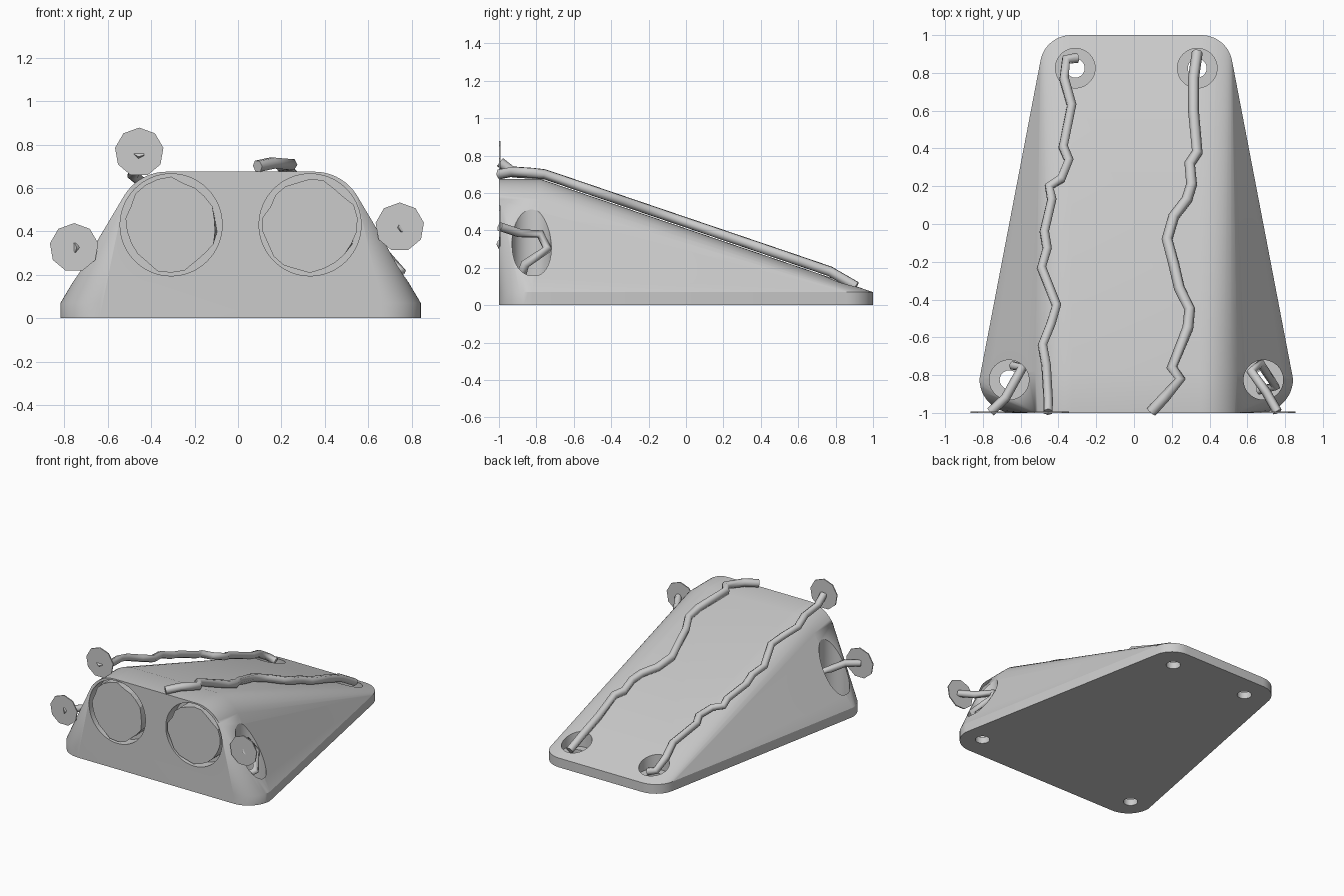
import bpy, bmesh, math, random
from mathutils import Matrix, Vector

if "Cube" in bpy.data.objects:
    bpy.data.objects.remove(bpy.data.objects["Cube"])
random.seed(4)
CX = 0.012          # body centre line
TOP, SLAB = 0.675, 0.07

grey = bpy.data.materials.new("light grey")
grey.use_nodes = True
grey.diffuse_color = (0.6, 0.6, 0.6, 1)
grey.node_tree.nodes["Principled BSDF"].inputs["Base Color"].default_value = (0.6, 0.6, 0.6, 1)


def add_mesh(name, bm):
    bmesh.ops.recalc_face_normals(bm, faces=bm.faces)
    me = bpy.data.meshes.new(name)
    bm.to_mesh(me)
    bm.free()
    ob = bpy.data.objects.new(name, me)
    bpy.context.collection.objects.link(ob)
    me.materials.append(grey)
    return ob


def cylinder(name, centre, radius, depth, sides=48, along_y=False):
    bm = bmesh.new()
    rot = Matrix.Rotation(math.pi / 2, 4, 'X') if along_y else Matrix()
    bmesh.ops.create_cone(bm, cap_ends=True, segments=sides, radius1=radius, radius2=radius,
                          depth=depth, matrix=Matrix.Translation(centre) @ rot)
    return add_mesh(name, bm)


def select_only(ob):
    bpy.ops.object.select_all(action='DESELECT')
    ob.select_set(True)
    bpy.context.view_layer.objects.active = ob


# wedge body: hull of a rounded slab and a rounded front section
points = []
for s in (-1, 1):
    for i in range(13):
        a = math.radians(i * 7.5)
        for z in (0, SLAB):
            points.append((CX + s * (0.65 + 0.18 * math.cos(a)), -0.82 - 0.18 * math.sin(a), z))
            points.append((CX + s * (0.345 + 0.165 * math.cos(a)), 0.835 + 0.165 * math.sin(a), z))
    for i in range(10):
        a = math.radians(32 + i * 58 / 9)
        for y in (-1, -0.78):
            points.append((CX + s * (0.34 + 0.23 * math.cos(a)), y, TOP - 0.23 + 0.23 * math.sin(a)))
bm = bmesh.new()
for p in points:
    bm.verts.new(p)
hull = bmesh.ops.convex_hull(bm, input=bm.verts)
loose = [v for v in bm.verts if not v.link_faces]
bmesh.ops.delete(bm, geom=loose, context='VERTS')
bmesh.ops.dissolve_limit(bm, angle_limit=0.005, verts=bm.verts, edges=bm.edges)
body = add_mesh("wedge_body", bm)

# counterbored screw holes and two round front recesses
cutters = []
for s in (-1, 1):
    for x, y in ((0.323, 0.825), (0.673, -0.825)):
        cutters.append(cylinder("counterbore", (CX + s * x, y, 0.55), 0.105, 1.0))
        cutters.append(cylinder("screw_hole", (CX + s * x, y, 0), 0.05, 0.4, 24))
    cutters.append(cylinder("front_recess", (CX + s * 0.32, -1, 0.43), 0.235, 0.2, 64, True))
for c in cutters:
    c.hide_render = True
    mod = body.modifiers.new("cut", 'BOOLEAN')
    mod.operation, mod.solver, mod.object = 'DIFFERENCE', 'EXACT', c
    select_only(body)
    bpy.ops.object.modifier_apply(modifier=mod.name)
    bpy.data.objects.remove(c)
select_only(body)
bpy.ops.object.shade_smooth_by_angle(angle=math.radians(25))

# irregular plugs filling the recesses
for s, side in ((-1, "right"), (1, "left")):
    plug = cylinder(side + "_front_plug", (CX + s * 0.32, -0.945, 0.43), 0.22, 0.11, 22, True)
    centre = Vector((CX + s * 0.32, 0, 0.43))
    scale = [random.uniform(0.9, 1.02) for _ in range(22)]
    for v in plug.data.vertices:
        d = Vector((v.co.x, 0, v.co.z)) - centre
        k = round(math.atan2(d.z, d.x) / (2 * math.pi) * 22) % 22
        v.co.x, v.co.z = centre.x + d.x * scale[k], centre.z + d.z * scale[k]


def strand(name, path, radius=0.027):
    cu = bpy.data.curves.new(name, 'CURVE')
    cu.dimensions = '3D'
    cu.bevel_depth, cu.bevel_resolution, cu.use_fill_caps = radius, 1, True
    sp = cu.splines.new('POLY')
    sp.points.add(len(path) - 1)
    for pt, co in zip(sp.points, path):
        pt.co = (*co, 1)
    ob = bpy.data.objects.new(name, cu)
    bpy.context.collection.objects.link(ob)
    cu.materials.append(grey)
    select_only(ob)
    bpy.ops.object.convert(target='MESH')


def on_slope(path):
    return [(x, y, min(TOP, TOP - (y + 0.78) * 0.34) + 0.033) for x, y in path]


# long crooked strands lying on the slope
strand("right_long_strand", [(-0.3, 0.88, 0.1), (-0.36, 0.87, 0.12)] + on_slope([
    (-0.37, 0.77), (-0.33, 0.63), (-0.375, 0.41), (-0.345, 0.34), (-0.385, 0.24), (-0.45, 0.2),
    (-0.435, 0.13), (-0.475, -0.04), (-0.46, -0.13), (-0.49, -0.23), (-0.41, -0.43),
    (-0.44, -0.53), (-0.485, -0.64), (-0.465, -0.75), (-0.455, -0.92)]) + [(-0.455, -0.995, 0.765)])
strand("left_long_strand", [(0.335, 0.91, 0.1)] + on_slope([
    (0.315, 0.77), (0.315, 0.6), (0.335, 0.38), (0.295, 0.32), (0.305, 0.21), (0.28, 0.13),
    (0.21, 0.04), (0.175, -0.08), (0.21, -0.21), (0.24, -0.34), (0.295, -0.45), (0.285, -0.55),
    (0.2, -0.76), (0.245, -0.82)]) + [(0.16, -0.92, 0.715), (0.09, -0.995, 0.7)], 0.029)

# short strands reaching out of the side holes
strand("left_short_strand", [(0.76, -0.995, 0.42), (0.7, -0.89, 0.385), (0.62, -0.78, 0.38),
                             (0.67, -0.74, 0.3), (0.75, -0.86, 0.22), (0.66, -0.88, 0.16)], 0.025)
strand("right_short_strand", [(-0.76, -0.995, 0.325), (-0.68, -0.92, 0.33), (-0.63, -0.83, 0.31),
                              (-0.59, -0.76, 0.3), (-0.64, -0.75, 0.2)], 0.025)

# flat end discs on the front plane
for name, x, z in (("upper_right_disc", -0.455, 0.765), ("right_disc", -0.755, 0.325),
                   ("left_disc", 0.745, 0.42)):
    cylinder(name, (x, -0.996, z), 0.113, 0.008, 9, True)
